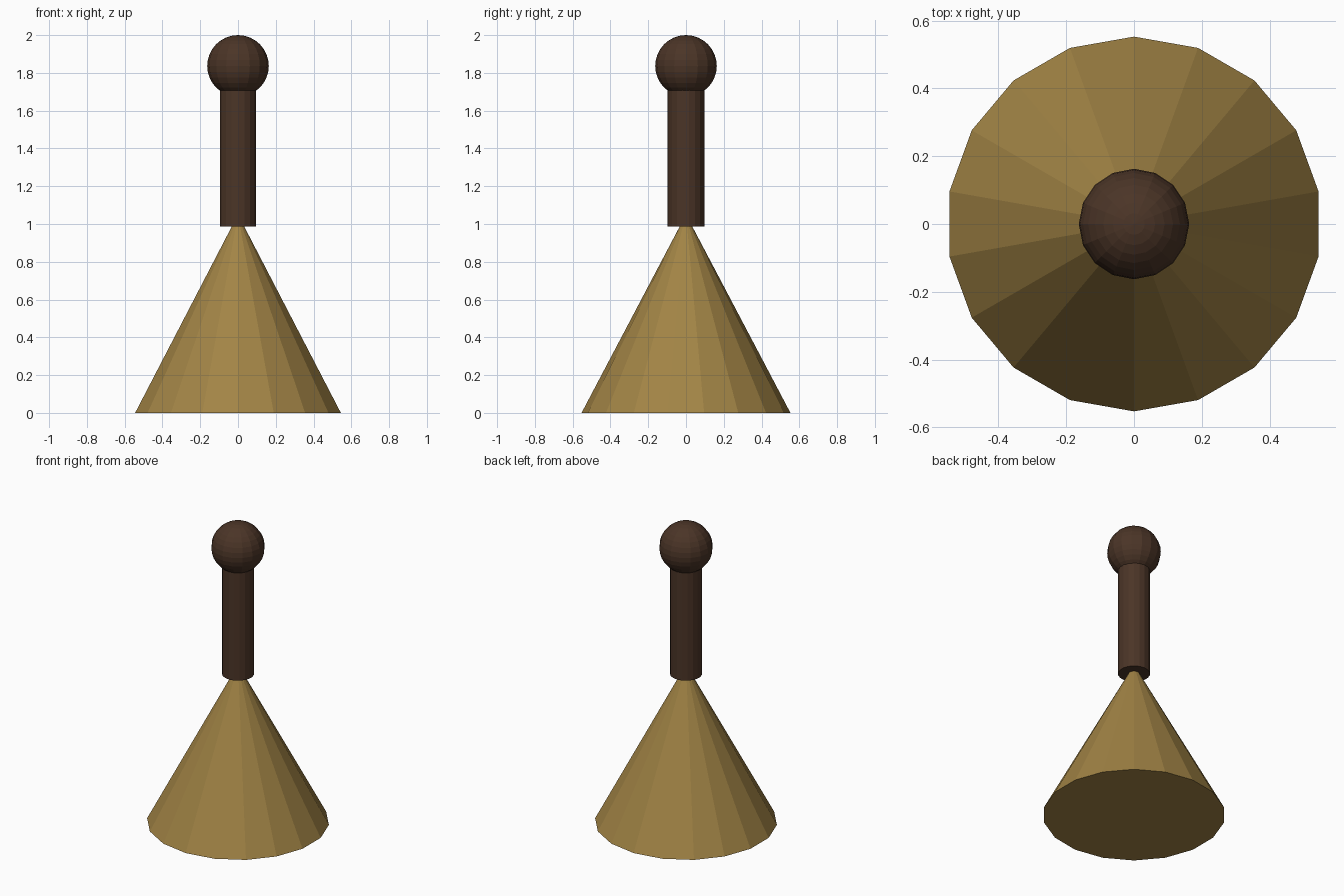
import bpy
import bmesh
from mathutils import Matrix

if "Cube" in bpy.data.objects:
    bpy.data.objects.remove(bpy.data.objects["Cube"])


def material(name, color):
    mat = bpy.data.materials.new(name)
    mat.diffuse_color = (*color, 1.0)
    mat.use_nodes = True
    mat.node_tree.nodes["Principled BSDF"].inputs["Base Color"].default_value = mat.diffuse_color
    return mat


def add_object(name, bm, z, mat):
    mesh = bpy.data.meshes.new(name)
    bm.to_mesh(mesh)
    bm.free()
    mesh.materials.append(mat)
    obj = bpy.data.objects.new(name, mesh)
    obj.location.z = z
    bpy.context.collection.objects.link(obj)
    return obj


def add_cone(name, sides, r_bottom, r_top, z0, z1, mat):
    bm = bmesh.new()
    bmesh.ops.create_cone(bm, cap_ends=True, segments=sides,
                          radius1=r_bottom, radius2=r_top, depth=z1 - z0,
                          matrix=Matrix.Translation((0, 0, (z1 - z0) / 2)))
    return add_object(name, bm, z0, mat)


brass = material("brass", (0.36, 0.23, 0.06))
wood = material("dark_wood", (0.07, 0.035, 0.02))

# Flared bell body, its tip hidden inside the handle
add_cone("bell_body", 18, 0.553, 0.0, 0.0, 1.05, brass)

# Straight handle
add_cone("handle", 18, 0.097, 0.097, 0.987, 1.76, wood)

# Round knob on top
bm = bmesh.new()
bmesh.ops.create_uvsphere(bm, u_segments=16, v_segments=16, radius=0.163)
add_object("knob", bm, 1.837, wood)
